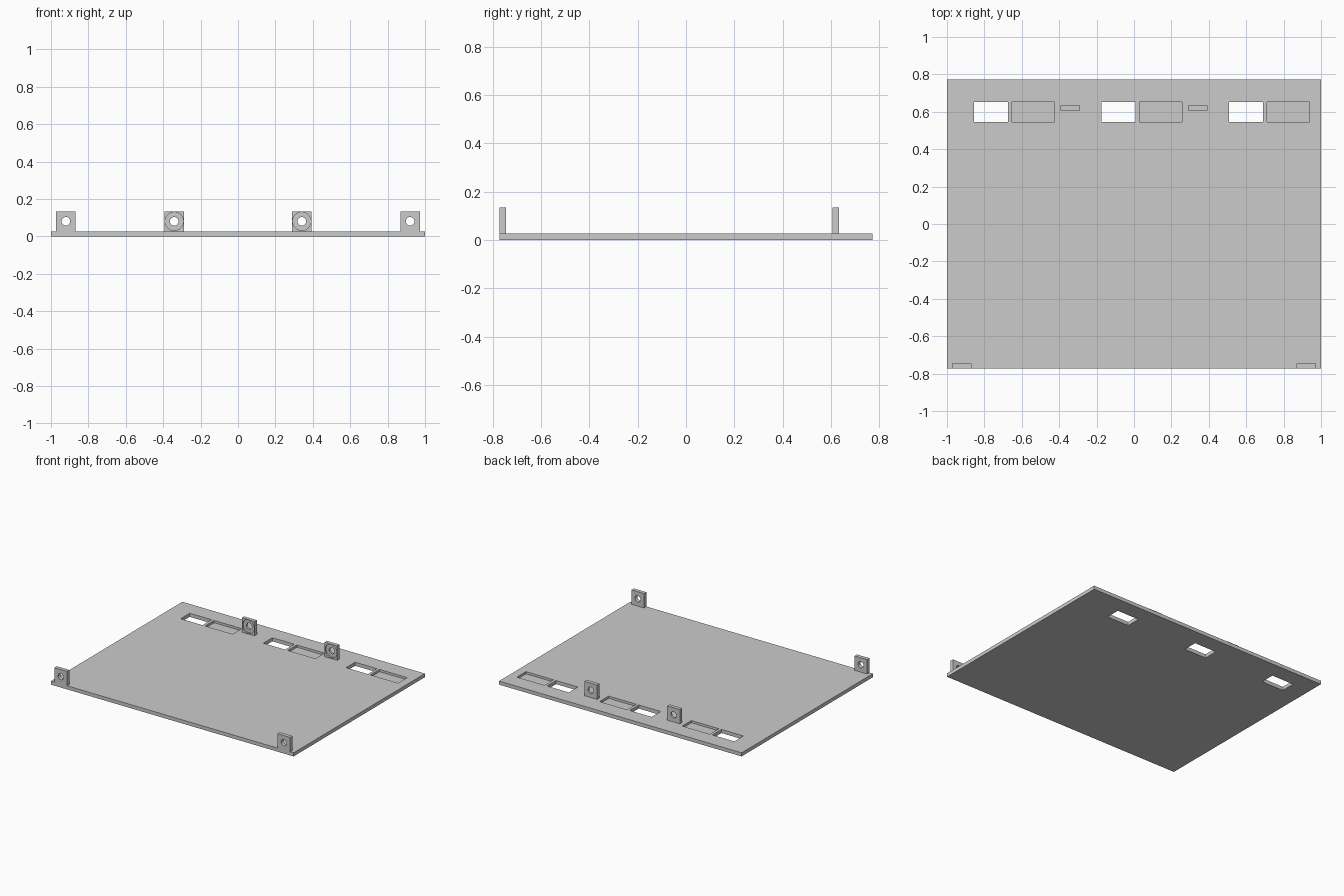
import bpy
import math
from mathutils import Vector

cube = bpy.data.objects.get("Cube")
if cube:
    bpy.data.objects.remove(cube, do_unlink=True)

grey = bpy.data.materials.new("light grey")
grey.use_nodes = True
colour = (0.6, 0.6, 0.6, 1)
grey.diffuse_color = colour
grey.node_tree.nodes["Principled BSDF"].inputs["Base Color"].default_value = colour

PLATE_TOP = 0.027
TAB_TOP = 0.134
TAB_HALF = 0.052
TAB_DEPTH = 0.028
HOLE_Z = 0.081


def box(name, low, high):
    low, high = Vector(low), Vector(high)
    bpy.ops.mesh.primitive_cube_add(size=1, location=(low + high) / 2)
    ob = bpy.context.object
    ob.name = name
    ob.scale = high - low
    bpy.ops.object.transform_apply(location=False, rotation=False, scale=True)
    ob.data.materials.append(grey)
    return ob


def rod(name, x, y0, y1, radius):
    bpy.ops.mesh.primitive_cylinder_add(
        vertices=32, radius=radius, depth=y1 - y0,
        location=(x, (y0 + y1) / 2, HOLE_Z), rotation=(math.pi / 2, 0, 0))
    ob = bpy.context.object
    ob.name = name
    ob.data.materials.append(grey)
    return ob


def cut(target, cutter):
    mod = target.modifiers.new("cut", "BOOLEAN")
    mod.operation = "DIFFERENCE"
    mod.solver = "EXACT"
    mod.object = cutter
    bpy.context.view_layer.objects.active = target
    bpy.ops.object.modifier_apply(modifier=mod.name)
    bpy.data.objects.remove(cutter, do_unlink=True)


# Base plate with three windows, each beside a shallow pocket
plate = box("base_plate", (-1, -0.773, 0), (1, 0.773, PLATE_TOP))
for i in (-1, 0, 1):
    x = i * 0.682
    cut(plate, box("window_cutter", (x - 0.173, 0.545, -0.1), (x + 0.008, 0.652, 0.1)))
    cut(plate, box("pocket_cutter", (x + 0.029, 0.545, 0.01), (x + 0.256, 0.652, 0.1)))


# Upright screw tabs; the rear pair is counterbored on the front
def tab(name, x, y, counterbored):
    ob = box(name, (x - TAB_HALF, y, PLATE_TOP), (x + TAB_HALF, y + TAB_DEPTH, TAB_TOP))
    cut(ob, rod("hole_cutter", x, y - 0.1, y + 0.1, 0.023))
    if counterbored:
        cut(ob, rod("counterbore_cutter", x, y - 0.1, y + 0.012, 0.049))
    bpy.ops.object.select_all(action="DESELECT")
    ob.select_set(True)
    bpy.context.view_layer.objects.active = ob
    bpy.ops.object.shade_smooth_by_angle(angle=math.radians(30))


for side, s in (("left", 1), ("right", -1)):
    tab("front_tab_" + side, s * 0.92, -0.773, False)
    tab("rear_tab_" + side, s * 0.341, 0.606, True)
